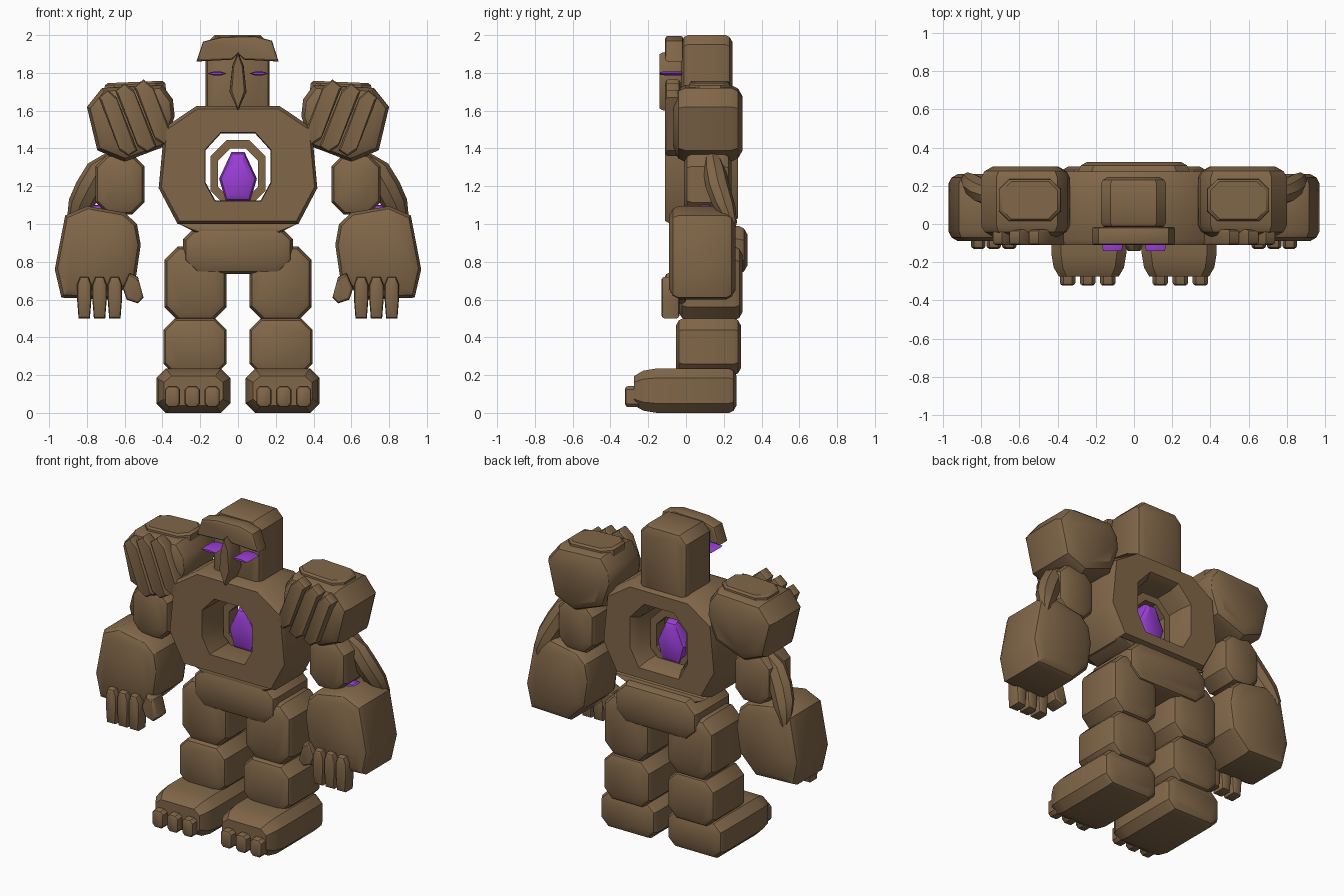
import bpy, bmesh, math

if "Cube" in bpy.data.objects:
    bpy.data.objects.remove(bpy.data.objects["Cube"])


def material(name, rgb):
    m = bpy.data.materials.new(name)
    m.diffuse_color = (*rgb, 1)
    m.use_nodes = True
    m.node_tree.nodes["Principled BSDF"].inputs["Base Color"].default_value = m.diffuse_color
    return m


STONE = material("brown stone", (0.22, 0.135, 0.066))
GEM = material("purple crystal", (0.33, 0.05, 0.68))


def finish(ob, mat):
    ob.data.materials.append(mat)
    bpy.ops.object.select_all(action='DESELECT')
    ob.select_set(True)
    bpy.context.view_layer.objects.active = ob
    bpy.ops.object.shade_smooth_by_angle(angle=math.radians(32))
    return ob


def loft(name, rings, mat=STONE, loop=False):
    """Skin equal-sized rings; cap the ends, or join last to first."""
    bm = bmesh.new()
    vs = [[bm.verts.new(p) for p in r] for r in rings]
    n = len(rings[0])
    pairs = list(zip(vs, vs[1:])) + ([(vs[-1], vs[0])] if loop else [])
    for a, b in pairs:
        for i in range(n):
            j = (i + 1) % n
            bm.faces.new((a[i], a[j], b[j], b[i]))
    if not loop:
        bm.faces.new(vs[0])
        bm.faces.new(vs[-1])
    bmesh.ops.recalc_face_normals(bm, faces=bm.faces)
    me = bpy.data.meshes.new(name)
    bm.to_mesh(me)
    bm.free()
    ob = bpy.data.objects.new(name, me)
    bpy.context.collection.objects.link(ob)
    return finish(ob, mat)


def inset(pts, b, y):
    """Shrink an xz profile by about b and place it at depth y."""
    xs, zs = [p[0] for p in pts], [p[1] for p in pts]
    cx, cz = (min(xs) + max(xs)) / 2, (min(zs) + max(zs)) / 2
    kx = 1 - 2 * b / (max(xs) - min(xs))
    kz = 1 - 2 * b / (max(zs) - min(zs))
    return [(cx + (x - cx) * kx, y, cz + (z - cz) * kz) for x, z in pts]


def slab(name, pts, y0, y1, b, d=None, s=1, mat=STONE):
    """Profile extruded along y with rounded-off front and back rims."""
    d = d or b
    pts = [(x * s, z) for x, z in pts]
    return loft(name, [inset(pts, b, y0), inset(pts, 0.3 * b, y0 + 0.4 * d),
                       inset(pts, 0, y0 + d), inset(pts, 0, y1 - b),
                       inset(pts, 0.3 * b, y1 - 0.4 * b), inset(pts, b, y1)], mat)


def octo(x0, x1, z0, z1, c):
    return [(x0 + c, z0), (x1 - c, z0), (x1, z0 + c), (x1, z1 - c),
            (x1 - c, z1), (x0 + c, z1), (x0, z1 - c), (x0, z0 + c)]


def bar(top, bottom, w):
    """Slanted six-sided bar profile between two xz points."""
    (ax, az), (bx, bz) = top, bottom
    h = w / 2
    return [(ax, az), (ax - h, az - 0.04), (bx - h, bz + 0.03),
            (bx, bz), (bx + h, bz + 0.03), (ax + h, az - 0.04)]


# torso with an octagonal tunnel through the chest
half = [(0.32, 1.0), (0.42, 1.19), (0.39, 1.51), (0.22, 1.625)]
body = half + [(-x, z) for x, z in reversed(half)]
half = [(0.12, 1.125), (0.172, 1.22), (0.172, 1.39), (0.09, 1.48)]
hole = half + [(-x, z) for x, z in reversed(half)]
loft("torso", [inset(body, 0.015, -0.11), inset(body, 0, -0.08),
               inset(body, 0, 0.20), inset(body, 0.03, 0.275),
               inset(hole, -0.03, 0.275), inset(hole, 0, 0.22),
               inset(hole, 0, -0.07), inset(hole, -0.004, -0.11)], loop=True)

# floating ring and core crystal inside the chest
outer, inner = octo(-0.145, 0.145, 1.09, 1.445, 0.085), octo(-0.105, 0.105, 1.13, 1.40, 0.065)
loft("chest_ring", [inset(outer, 0, 0.06), inset(outer, 0, 0.15),
                    inset(inner, 0, 0.15), inset(inner, 0, 0.06)], loop=True)
core = [(-0.065, 1.12), (0.065, 1.12), (0.10, 1.24), (0.035, 1.38), (-0.035, 1.38), (-0.10, 1.24)]
slab("core_crystal", core, 0.03, 0.17, 0.035, mat=GEM)

# pelvis and waist
slab("pelvis", octo(-0.29, 0.29, 0.735, 0.99, 0.07), -0.06, 0.325, 0.045)
slab("waist", [(-0.2, 0.94), (0.2, 0.94), (0.32, 1.01), (-0.32, 1.01)], -0.05, 0.26, 0.012)

# head, brow and nose
slab("head", octo(-0.173, 0.168, 1.5, 2.0, 0.05), -0.025, 0.245, 0.035)
slab("brow", [(-0.22, 1.86), (-0.03, 1.87), (0, 1.90), (0.03, 1.87), (0.215, 1.86),
              (0.18, 1.97), (0.09, 1.995), (-0.09, 1.99), (-0.185, 1.965)], -0.11, -0.015, 0.012)
nose = [(0, 1.91), (0.03, 1.84), (0.045, 1.70), (0, 1.60), (-0.045, 1.70), (-0.03, 1.84)]
slab("nose", nose, -0.14, -0.02, 0.012, 0.03)

for side, s in (("right", 1), ("left", -1)):
    # almond-shaped crystal eye
    eye = [(0.06, 1.797), (0.09, 1.787), (0.13, 1.787), (0.165, 1.797), (0.13, 1.807), (0.09, 1.807)]
    slab(side + "_eye", eye, -0.14, -0.02, 0.004, 0.03, s, GEM)

    # shoulder boulder with top plate and slanted front slats
    shoulder = [(0.345, 1.66), (0.40, 1.735), (0.72, 1.72), (0.80, 1.62),
                (0.745, 1.39), (0.60, 1.33), (0.39, 1.41), (0.335, 1.57)]
    slab(side + "_shoulder", shoulder, -0.065, 0.30, 0.06, s=s)
    cap = octo(0.39, 0.70, 0.02, 0.23, 0.05)
    loft(side + "_shoulder_plate",
         [[((0.545 + (x - 0.545) * k) * s, 0.125 + (y - 0.125) * k, z - 0.04 * (x - 0.545))
           for x, y in cap] for z, k in ((1.70, 1.06), (1.74, 1.03), (1.752, 0.93))])
    slats = (((0.50, 1.765), (0.39, 1.42), 0.10), ((0.60, 1.745), (0.48, 1.38), 0.10),
             ((0.69, 1.71), (0.58, 1.36), 0.095))
    for i, (a, b, w) in enumerate(slats):
        slab(f"{side}_shoulder_slat_{i + 1}", bar(a, b, w), -0.11, -0.03, 0.015, s=s)

    # upper arm
    slab(side + "_upper_arm", octo(0.495, 0.755, 1.05, 1.37, 0.065), -0.01, 0.24, 0.04, s=s)

    # curved sinew from the arm down to the back of the hand
    path = [(0.66, 0.14, 1.35, 0.045), (0.735, 0.15, 1.29, 0.06), (0.79, 0.17, 1.19, 0.065),
            (0.835, 0.20, 1.10, 0.06), (0.87, 0.235, 1.01, 0.035), (0.87, 0.245, 0.96, 0.012)]
    loft(side + "_forearm_sinew",
         [[((x + r * math.cos(t)) * s, y + r * math.sin(t), z + 0.5 * r * math.cos(t))
           for t in (k * math.tau / 8 for k in range(8))] for x, y, z, r in path])
    slab(side + "_wrist_crystal", octo(0.69, 0.79, 1.02, 1.10, 0.025), 0.06, 0.14, 0.02, s=s, mat=GEM)

    # fist with three fingers and a thumb
    hand = [(0.535, 1.0), (0.60, 1.06), (0.80, 1.095), (0.915, 1.045),
            (0.97, 0.76), (0.935, 0.61), (0.66, 0.60), (0.54, 0.72), (0.515, 0.89)]
    slab(side + "_hand", hand, -0.09, 0.262, 0.05, s=s)
    for i in range(3):
        x = 0.652 + 0.081 * i
        finger = [(x - 0.03, 0.50), (x + 0.03, 0.50), (x + 0.038, 0.60), (x + 0.038, 0.68),
                  (x + 0.022, 0.72), (x - 0.022, 0.72), (x - 0.038, 0.68), (x - 0.038, 0.60)]
        slab(f"{side}_finger_{i + 1}", finger, -0.13, -0.035, 0.015, s=s)
    thumb = [(0.50, 0.61), (0.53, 0.58), (0.59, 0.60), (0.61, 0.66), (0.575, 0.74), (0.53, 0.72)]
    slab(side + "_thumb", thumb, -0.11, 0.0, 0.015, s=s)

    # leg blocks and foot
    slab(side + "_thigh", octo(0.06, 0.39, 0.49, 0.88, 0.07), -0.04, 0.30, 0.045, s=s)
    slab(side + "_shin", octo(0.06, 0.395, 0.20, 0.50, 0.06), -0.052, 0.29, 0.035, s=s)
    slab(side + "_foot", octo(0.04, 0.432, 0.0, 0.235, 0.05), -0.275, 0.268, 0.04, 0.12, s)
    for i in range(3):
        x = 0.137 + 0.105 * i
        slab(f"{side}_toe_{i + 1}", octo(x - 0.04, x + 0.04, 0.03, 0.142, 0.018),
             -0.322, -0.22, 0.014, s=s)
